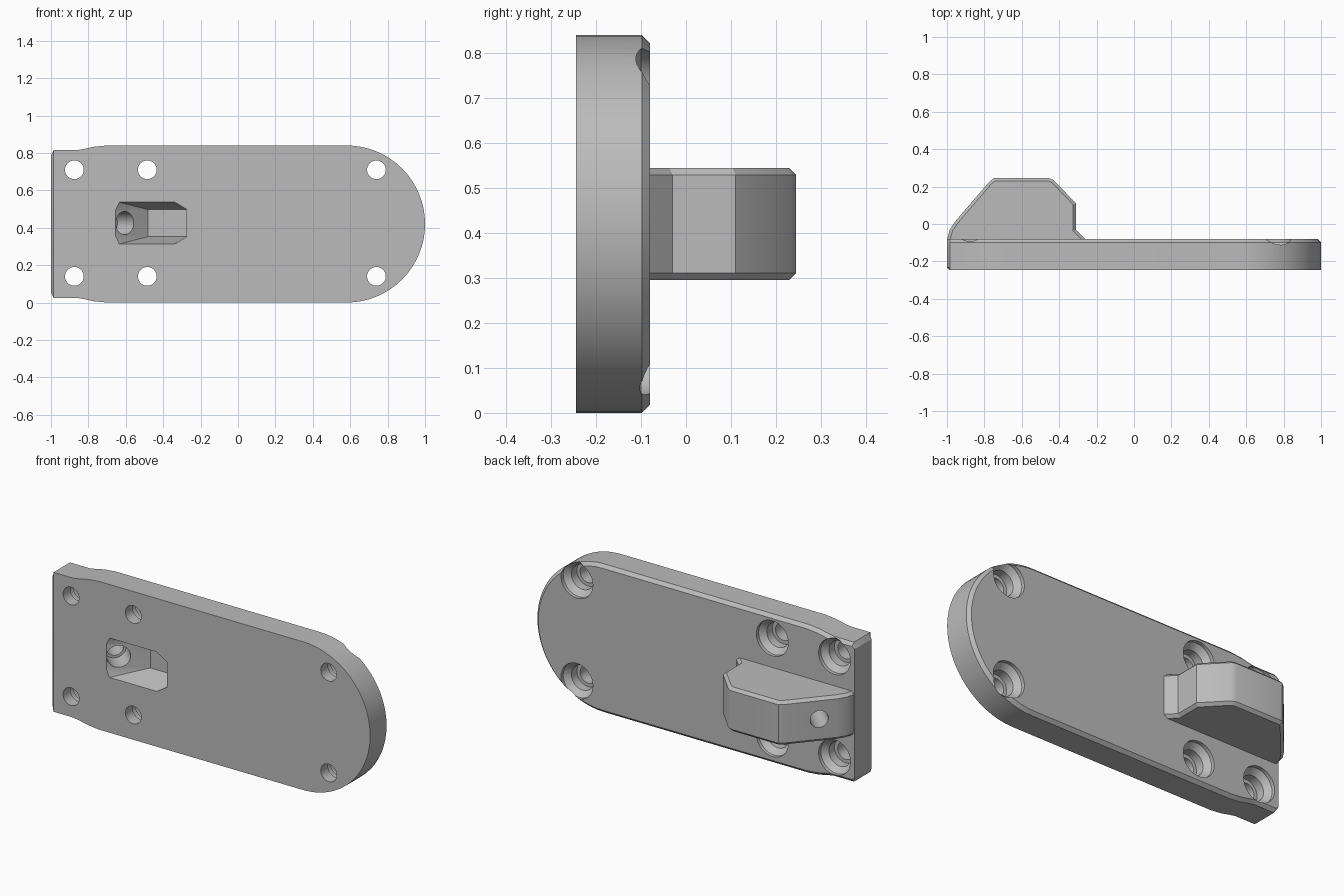
import bpy, bmesh, math
from mathutils import Vector

if "Cube" in bpy.data.objects:
    bpy.data.objects.remove(bpy.data.objects["Cube"], do_unlink=True)

grey = bpy.data.materials.new("plain grey")
grey.use_nodes = True
colour = (0.5, 0.5, 0.5, 1)
grey.diffuse_color = colour
grey.node_tree.nodes["Principled BSDF"].inputs["Base Color"].default_value = colour

MID = 0.42                      # height of the plate's centre line
FRONT, BACK = -0.245, -0.08     # plate faces


def make_object(name, bm):
    bmesh.ops.recalc_face_normals(bm, faces=bm.faces)
    mesh = bpy.data.meshes.new(name)
    bm.to_mesh(mesh)
    bm.free()
    mesh.materials.append(grey)
    obj = bpy.data.objects.new(name, mesh)
    bpy.context.scene.collection.objects.link(obj)
    return obj


def loft(name, rings):
    bm = bmesh.new()
    loops = [[bm.verts.new(p) for p in ring] for ring in rings]
    n = len(loops[0])
    for a, b in zip(loops, loops[1:]):
        for i in range(n):
            j = (i + 1) % n
            bm.faces.new((a[i], a[j], b[j], b[i]))
    bm.faces.new(loops[0])
    bm.faces.new(loops[-1][::-1])
    return make_object(name, bm)


def lathe(name, start, axis, profile, sides=32):
    # profile holds (distance along axis, radius) pairs
    axis = Vector(axis).normalized()
    u = axis.cross((0, 0, 1)).normalized()
    v = axis.cross(u)
    angles = [2 * math.pi * i / sides for i in range(sides)]
    return loft(name, [[Vector(start) + axis * d + (u * math.cos(a) + v * math.sin(a)) * r
                        for a in angles] for d, r in profile])


# Mounting plate: rounded right end, narrower left end, chamfered back rim
def plate_ring(y, inset=0.0, left=-1.0):
    r = MID - inset
    upper = [(left, 0.365), (max(left, -0.985), 0.395 - inset), (-0.86, 0.395 - inset),
             (-0.82, 0.402 - inset), (-0.77, 0.413 - inset), (-0.7, r)]
    steps = 32
    arc = [(0.58 + r * math.sin(math.pi * i / steps), r * math.cos(math.pi * i / steps))
           for i in range(steps + 1)]
    lower = [(x, -h) for x, h in reversed(upper)]
    return [(x, y, MID + h) for x, h in upper + arc + lower]


plate = loft("mounting_plate", [plate_ring(FRONT, 0, -0.986), plate_ring(FRONT + 0.012),
                                plate_ring(BACK - 0.018), plate_ring(BACK, 0.018)])

# Catch block on the back
side = [(-0.997, -0.12), (-0.997, -0.075), (-0.985, -0.03), (-0.955, 0.015),
        (-0.775, 0.225), (-0.75, 0.245), (-0.455, 0.245), (-0.43, 0.235), (-0.31, 0.11),
        (-0.31, -0.03), (-0.26, -0.08), (-0.26, -0.12)]
catch = loft("catch_block", [[(x, y, z) for x, y in side] for z in (0.295, 0.545)])
bevel = catch.modifiers.new("rim", 'BEVEL')
bevel.width = 0.016
bevel.segments = 1
bevel.limit_method = 'ANGLE'
bevel.angle_limit = math.radians(65)

# Screw hole cutters, stepped and countersunk from the back
screws = [lathe("screw_cutter", (x, BACK + 0.01, z), (0, -1, 0),
                [(0, 0.1), (0.03, 0.1), (0.06, 0.07), (0.11, 0.07), (0.11, 0.05), (0.2, 0.05)])
          for x in (-0.875, -0.485, 0.74) for z in (0.14, 0.71)]

# Wedge recess cutter in the front
bm = bmesh.new()
mouth = [(-0.66, 0.07), (-0.64, 0.113), (-0.34, 0.113), (-0.275, 0.073)]
floor = [(-0.48, 0.072), (-0.275, 0.072)]
for points, y in ((mouth, FRONT - 0.005), (floor, -0.1)):
    for x, h in points:
        for s in (-1, 1):
            bm.verts.new((x, y, 0.425 + s * h))
bmesh.ops.convex_hull(bm, input=bm.verts)
recess = make_object("recess_cutter", bm)

# Slanted pin hole cutter from the recess to the catch's sloping face
pin = lathe("pin_cutter", (-0.575, -0.235, 0.425), (-1, 1, 0),
            [(0, 0.062), (0.16, 0.062), (0.16, 0.048), (0.56, 0.048)])


def cut(obj, cutters):
    for c in cutters:
        mod = obj.modifiers.new("cut", 'BOOLEAN')
        mod.operation = 'DIFFERENCE'
        mod.solver = 'EXACT'
        mod.object = c
    graph = bpy.context.evaluated_depsgraph_get()
    mesh = bpy.data.meshes.new_from_object(obj.evaluated_get(graph))
    obj.modifiers.clear()
    obj.data = mesh
    for p in mesh.polygons:
        p.use_smooth = True
    mesh.set_sharp_from_angle(angle=math.radians(25))


cut(plate, screws + [recess, pin])
cut(catch, [recess, pin])
for c in screws + [recess, pin]:
    bpy.data.objects.remove(c, do_unlink=True)
